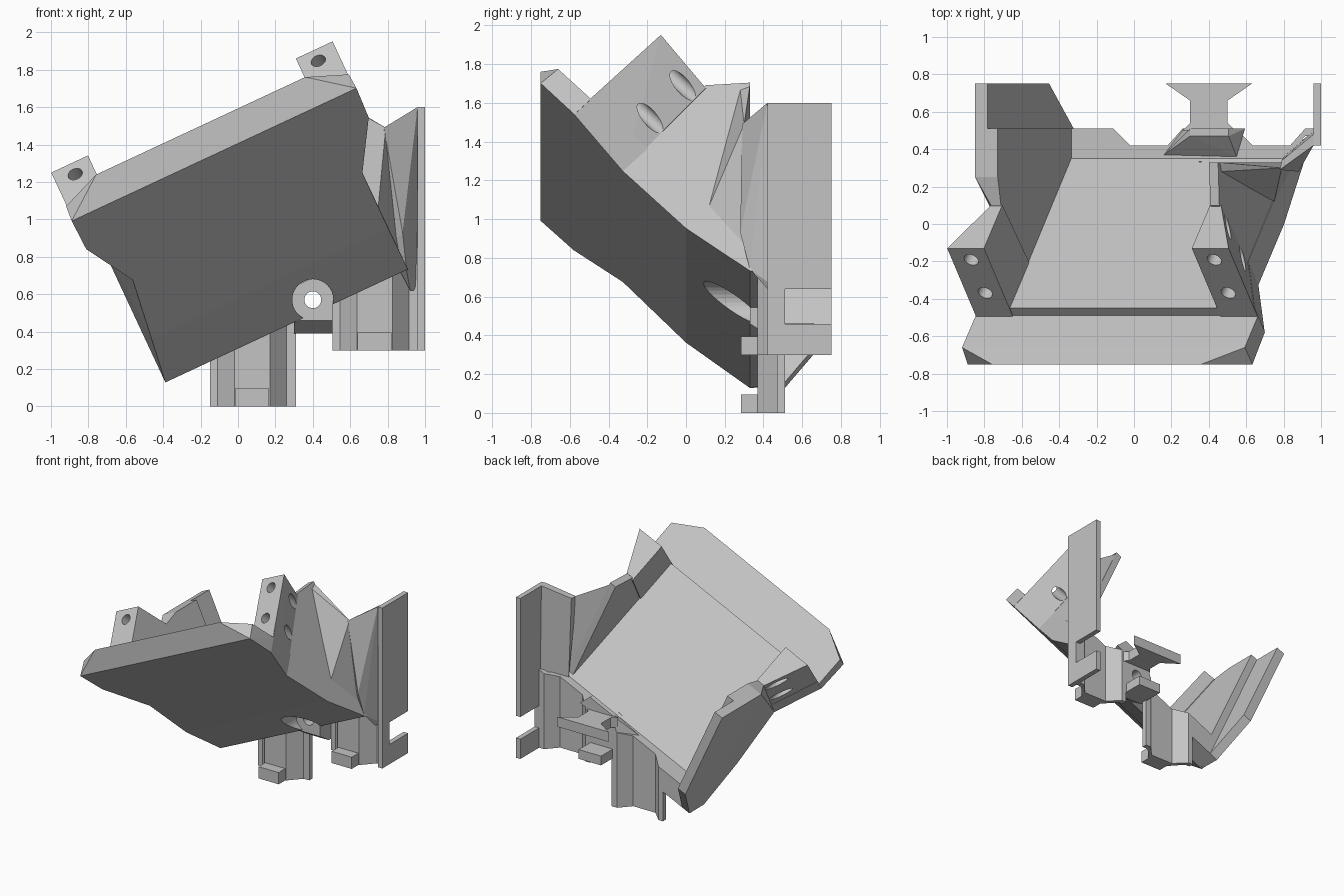
import bpy
import bmesh
import math
from mathutils import Vector

cube = bpy.data.objects.get("Cube")
if cube:
    bpy.data.objects.remove(cube)

grey = bpy.data.materials.new("light_grey")
grey.use_nodes = True
grey.diffuse_color = (0.55, 0.55, 0.55, 1)
grey.node_tree.nodes["Principled BSDF"].inputs["Base Color"].default_value = (0.55, 0.55, 0.55, 1)

ROLL = math.radians(25)
SLOPE = math.sqrt(0.5)   # the tray leans back at 45 degrees
MID = 0.453              # centre of the tray across its width
WAIST = 0.6              # distance down the slope to the narrowest point
FLOOR = 0.18             # floor thickness
TAB = 0.637              # tab height


def uv(u, y, v):
    """Rolled frame: u across the tray, v up, y unchanged."""
    return Vector((u * math.cos(ROLL) - v * math.sin(ROLL), y,
                   u * math.sin(ROLL) + v * math.cos(ROLL)))


def st(u, s, t):
    """Tray frame: s down the slope, t out of the underside."""
    return uv(u, -0.75 + SLOPE * (s + t), 1.274 + SLOPE * (t - s))


def other(u):
    return 2 * MID - u


def finish(name, bm):
    bmesh.ops.recalc_face_normals(bm, faces=bm.faces)
    mesh = bpy.data.meshes.new(name)
    bm.to_mesh(mesh)
    bm.free()
    mesh.materials.append(grey)
    obj = bpy.data.objects.new(name, mesh)
    bpy.context.collection.objects.link(obj)
    return obj


def hull(name, points):
    bm = bmesh.new()
    for p in points:
        bm.verts.new(p)
    res = bmesh.ops.convex_hull(bm, input=bm.verts)
    junk = {g for g in res["geom_interior"] + res["geom_unused"]
            if isinstance(g, bmesh.types.BMVert) and g.is_valid}
    bmesh.ops.delete(bm, geom=list(junk), context='VERTS')
    bmesh.ops.dissolve_limit(bm, angle_limit=0.02, verts=bm.verts, edges=bm.edges)
    return finish(name, bm)


def prism(name, outline, axis, lo, hi, cuts=()):
    """Extrude an outline along x or z, then cut it level in the rolled frame."""
    bm = bmesh.new()
    place = (lambda a, b: (lo, a, b)) if axis == 'x' else (lambda a, b: (a, b, lo))
    face = bm.faces.new([bm.verts.new(place(a, b)) for a, b in outline])
    ext = bmesh.ops.extrude_face_region(bm, geom=[face])
    move = Vector((hi - lo, 0, 0)) if axis == 'x' else Vector((0, 0, hi - lo))
    bmesh.ops.translate(bm, vec=move,
                        verts=[g for g in ext["geom"] if isinstance(g, bmesh.types.BMVert)])
    for level, side in cuts:
        cut = bmesh.ops.bisect_plane(bm, geom=bm.verts[:] + bm.edges[:] + bm.faces[:],
                                     plane_co=uv(0, 0, level), plane_no=uv(0, 0, side),
                                     clear_outer=True)
        edges = [g for g in cut["geom_cut"] if isinstance(g, bmesh.types.BMEdge)]
        bmesh.ops.edgeloop_fill(bm, edges=edges)
    return finish(name, bm)


def box(name, x, y, z):
    return prism(name, [(x[0], y[0]), (x[1], y[0]), (x[1], y[1]), (x[0], y[1])],
                 'z', z[0], z[1])


def drill(obj, start, end, radius):
    start, end = Vector(start), Vector(end)
    bm = bmesh.new()
    bmesh.ops.create_cone(bm, cap_ends=True, segments=32, radius1=radius,
                          radius2=radius, depth=(end - start).length)
    turn = (end - start).to_track_quat('Z', 'Y').to_matrix()
    bmesh.ops.rotate(bm, matrix=turn, verts=bm.verts)
    bmesh.ops.translate(bm, vec=(start + end) / 2, verts=bm.verts)
    cutter = finish("cutter", bm)
    cutter.hide_render = True
    mod = obj.modifiers.new("hole", 'BOOLEAN')
    mod.operation, mod.solver, mod.object = 'DIFFERENCE', 'EXACT', cutter
    graph = bpy.context.evaluated_depsgraph_get()
    mesh = bpy.data.meshes.new_from_object(obj.evaluated_get(graph))
    obj.modifiers.clear()
    obj.data = mesh
    bpy.data.objects.remove(cutter)


# Tray: chamfered lip, waisted upper floor and lower floor with a flat foot
lip = [(-0.387, 0, 0), (-0.164, -0.12, 0.12), (-0.381, 0.004, 0.123),
       (-0.38, 0.245, 0), (-0.38, 0.245, 0.123)]
hull("tray_lip", [st(w(u), s, t) for u, s, t in lip for w in (float, other)])
hull("upper_floor", [st(w(u), s, t) for u, s in ((-0.378, 0.245), (-0.224, WAIST))
                     for t in (0, FLOOR) for w in (float, other)])
base = [(0.331, 0.28), (0.35, 0.28), (0.35, 0.44), (0.335, 0.445)]
lower_floor = hull("lower_floor",
                   [st(w(-0.224), WAIST, t) for t in (0, FLOOR) for w in (float, other)]
                   + [uv(-0.266, 0, 0.524), uv(1.13, 0, 0.524)]
                   + [uv(u, y, v) for u in (-0.298, 1.133) for y, v in base])

# Drilled tabs beside the floor
tab_plan = [(-0.377, 0.24, 0), (-0.16, 0.24, 0), (-0.16, WAIST, 1), (-0.224, WAIST, 1)]
for name, w in (("right_tab", float), ("left_tab", other)):
    tab = hull(name, [st(w(u), s - 0.05 * t * rear, t) for t in (0, TAB)
                      for u, s, rear in tab_plan])
    for t in (0.3, 0.55):
        drill(tab, st(w(-0.264), 0.18, t), st(w(-0.264), 0.8, t), 0.04)

# Side walls
wing = [(-0.224, -0.326, 0.855), (-0.266, 0, 0.53), (-0.298, 0.33, 0.285),
        (-0.298, 0.51, 0.28), (-0.298, 0.51, 1.37), (-0.298, 0.25, 1.37),
        (-0.224, 0.1, 1.33)]
hull("long_side_wall", [uv(u, y, v) for u, y, v in wing]
     + [uv(-0.165, y, v) for u, y, v in wing])
hull("wall_extension", [uv(u, y, v) for u in (-0.298, -0.225) for y, v in
                        ((0.5, 0.28), (0.51, 0.28), (0.75, 0.59), (0.75, 1.37), (0.5, 1.37))])
hull("short_side_wall", [uv(u, y, v) for u in (1.075, 1.128) for y, v in
                         ((-0.326, 0.855), (0, 0.53), (0.33, 0.285),
                          (0.33, 1.355), (0.1, 1.34))])

# Solid foot of the tray, following the backs of the channels
TOP, BOTTOM = (0.44, 1), (0.28, -1)
rear = [(-0.37, 0.33), (-0.37, 0.51), (-0.11, 0.51), (-0.02, 0.42), (0.18, 0.42),
        (0.26, 0.51), (0.545, 0.51), (0.635, 0.42), (0.835, 0.42), (0.9, 0.49), (0.9, 0.33)]
tray_foot = prism("tray_foot", rear, 'z', 0, 1.3, (TOP, BOTTOM))

# Two channel posts, each with a small foot
channel = [(-0.15, 0.51), (-0.15, 0.47), (-0.11, 0.47), (-0.02, 0.37), (0.17, 0.37),
           (0.26, 0.47), (0.31, 0.47), (0.31, 0.51), (0.26, 0.51), (0.18, 0.42),
           (-0.02, 0.42), (-0.11, 0.51)]
for side, dx, z in (("centre", 0, 0), ("outer", 0.655, 0.3)):
    prism(side + "_channel", [(x + dx, y) for x, y in channel], 'z', z, 1.3, (TOP,))
    box(side + "_foot", (dx - 0.015, dx + 0.165), (0.285, 0.38), (z, z + 0.095))

# Bolt wall with counterbore, a raised hump, hook above and shelf below
bolt_side = [(0.33, 0.46), (0.33, 1.2), (0.51, 1.2), (0.51, 0.39), (0.44, 0.39)]
bolt_wall = prism("bolt_wall", bolt_side, 'x', 0.3, 0.505, (TOP,))
hull("bolt_hump", [uv(u, y, v) for u, y, v in (
    (0.382, 0.37, 0.44), (0.81, 0.36, 0.44), (0.5, 0.51, 0.44), (0.86, 0.51, 0.44),
    (0.583, 0.47, 0.54), (0.583, 0.51, 0.54), (0.81, 0.47, 0.54), (0.81, 0.51, 0.54))])
drill(lower_floor, (0.4, -0.2, 0.57), (0.4, 0.335, 0.57), 0.11)
for part in (bolt_wall, lower_floor, tray_foot):
    drill(part, (0.4, 0.2, 0.57), (0.4, 0.7, 0.57), 0.045)
hook = [(0.26, 0.5), (0.3, 0.54), (0.3, 0.66), (0.17, 0.75),
        (0.63, 0.75), (0.5, 0.66), (0.5, 0.54), (0.54, 0.5)]
prism("hook", hook, 'z', 0.65, 0.73)
box("shelf", (0.3, 0.5), (0.5, 0.66), (0.39, 0.465))

# Notched upright plate and the gusset that carries it
plate = [(0.42, 0.3), (0.75, 0.3), (0.75, 0.46), (0.51, 0.46),
         (0.51, 0.64), (0.75, 0.64), (0.75, 1.6), (0.42, 1.6)]
prism("upright_plate", plate, 'x', 0.96, 1.0)
hull("inner_gusset", [(0.46, 0.28, 1.67), (0.45, 0.33, 1.69), (0.79, 0.3, 1.49),
                      (0.75, 0.12, 1.07), (0.74, 0.33, 1.07), (0.86, 0.33, 0.83)])
hull("outer_gusset", [(0.78, 0.29, 1.49), (0.79, 0.34, 1.49), (0.96, 0.42, 1.6),
                      (0.96, 0.48, 1.6), (0.88, 0.28, 0.93), (0.9, 0.33, 0.74),
                      (0.92, 0.44, 0.62), (0.96, 0.5, 0.62), (0.8, 0.36, 0.85)])
